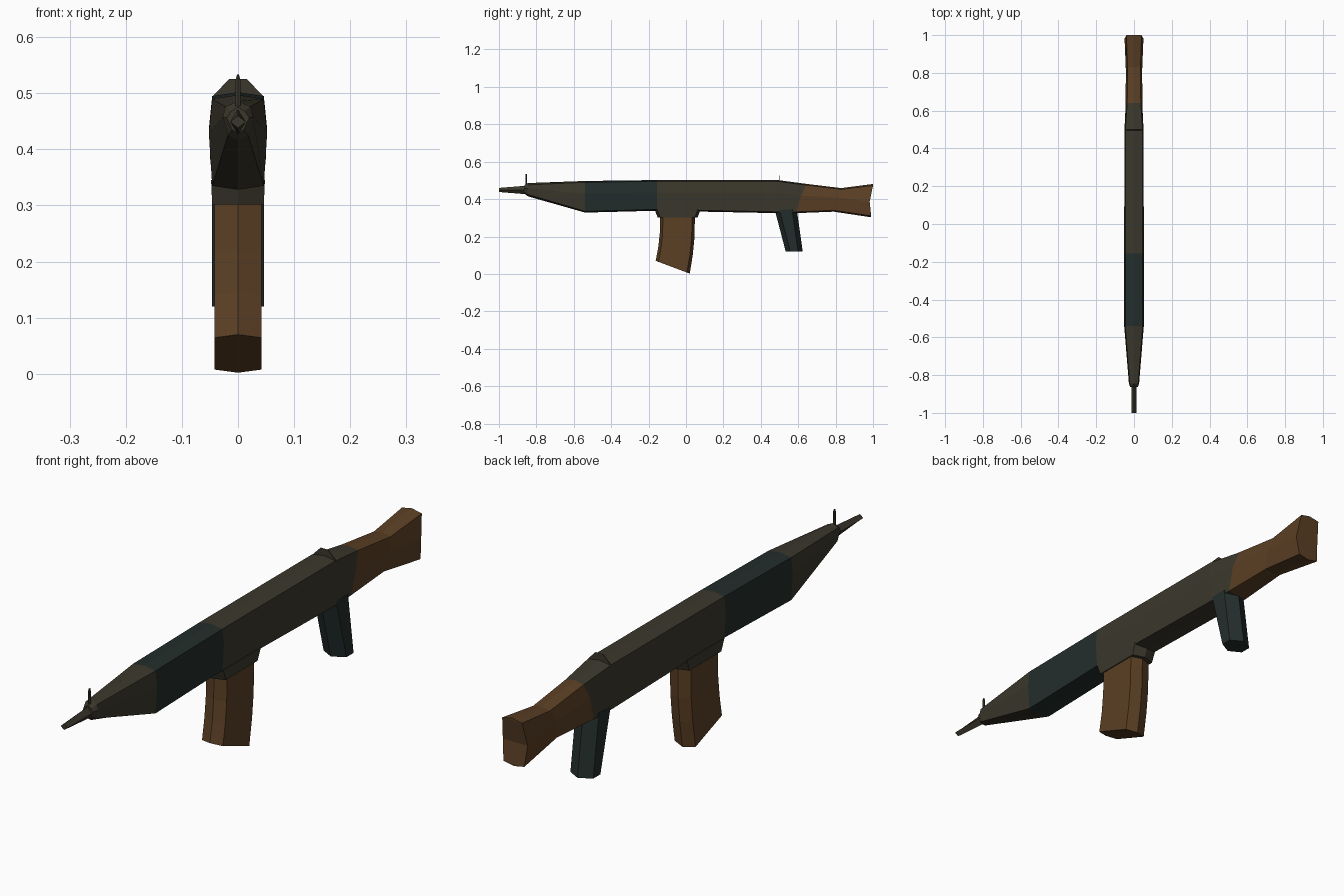
import bpy, bmesh

if "Cube" in bpy.data.objects:
    bpy.data.objects.remove(bpy.data.objects["Cube"])


def paint(name, rgb):
    m = bpy.data.materials.new(name)
    m.diffuse_color = (*rgb, 1)
    m.use_nodes = True
    m.node_tree.nodes["Principled BSDF"].inputs["Base Color"].default_value = m.diffuse_color
    return m


OLIVE = paint("olive_metal", (0.043, 0.039, 0.025))
TEAL = paint("dark_teal", (0.017, 0.027, 0.025))
BROWN = paint("wood_brown", (0.105, 0.050, 0.018))


def loft(name, rings, mat):
    """Skin left/right symmetric rings and cap both ends with ladder faces."""
    bm = bmesh.new()
    rows = [[bm.verts.new(p) for p in r] for r in rings]
    n = len(rows[0])
    for a, b in zip(rows, rows[1:]):
        for i in range(n):
            j = (i + 1) % n
            bm.faces.new((a[i], a[j], b[j], b[i]))
    for r in (rows[0], rows[-1]):
        for i in range(n // 2):
            quad = [r[i], r[i + 1], r[n - 1 - i], r[(n - i) % n]]
            bm.faces.new(list(dict.fromkeys(quad)))
    bmesh.ops.recalc_face_normals(bm, faces=bm.faces)
    me = bpy.data.meshes.new(name)
    bm.to_mesh(me)
    bm.free()
    me.materials.append(mat)
    ob = bpy.data.objects.new(name, me)
    bpy.context.collection.objects.link(ob)
    return ob


def mirror_ring(half):
    """half runs centre -> right side -> centre; mirror the middle points."""
    return half + [(-x, y, z) for x, y, z in reversed(half[1:-1])]


def body_ring(y, zt, zb, wt, wm, wb, crown=0.007, mid=0.6):
    yt, ym, yb = y if isinstance(y, tuple) else (y, y, y)
    zm = zb + (zt - zb) * mid
    return mirror_ring([(0, yt, zt), (wt, yt, zt - crown), (wm, ym, zm),
                        (wb, yb, zb + crown), (0, yb, zb)])


def post_ring(yf, zf, yb, zb, w, inset=0.015):
    """Horizontal hexagon with ridges at front and back."""
    t = (zb - zf) / (yb - yf) * inset
    return mirror_ring([(0, yf, zf), (w, yf + inset, zf + t),
                        (w, yb - inset, zb - t), (0, yb, zb)])


# Body sections, front to back
tip = body_ring(-0.863, 0.475, 0.428, 0.012, 0.02, 0.01)
nose = body_ring(-0.845, 0.486, 0.415, 0.022, 0.027, 0.018, 0.01)
shoulder = body_ring(-0.54, 0.497, 0.328, 0.046, 0.052, 0.046)
guard = body_ring(-0.155, 0.502, 0.338, 0.046, 0.052, 0.046)
rear = body_ring(0.49, 0.502, 0.325, 0.046, 0.051, 0.046)
joint = body_ring((0.64, 0.615, 0.59), 0.482, 0.325, 0.036, 0.045, 0.042)
neck = body_ring((0.83, 0.81, 0.79), 0.459, 0.333, 0.034, 0.043, 0.034)
butt = body_ring((1.0, 0.982, 0.99), 0.481, 0.303, 0.04, 0.05, 0.042, 0.008, 0.47)

loft("nose_cone", [tip, nose, shoulder], OLIVE)
loft("handguard", [shoulder, guard], TEAL)
loft("receiver", [guard, rear, joint], OLIVE)
loft("stock", [joint, neck, butt], BROWN)

# Barrel: diamond section, tapering to the muzzle
loft("barrel", [mirror_ring([(0, y, 0.449 + h), (0.014, y, 0.449), (0, y, 0.449 - h)])
                for y, h in ((-1.0, 0.011), (-0.85, 0.023))], OLIVE)

# Magazine well and curved magazine
loft("magazine_well", [post_ring(-0.168, 0.345, 0.078, 0.345, 0.048),
                       post_ring(-0.152, 0.302, 0.062, 0.302, 0.046)], OLIVE)
loft("magazine", [post_ring(-0.138, 0.32, 0.048, 0.32, 0.042),
                  post_ring(-0.14, 0.22, 0.045, 0.19, 0.042),
                  post_ring(-0.148, 0.145, 0.036, 0.1, 0.042),
                  post_ring(-0.162, 0.07, 0.02, 0.002, 0.042)], BROWN)

# Pistol grip
loft("grip", [post_ring(0.474, 0.345, 0.592, 0.345, 0.046, 0.025),
              post_ring(0.533, 0.12, 0.624, 0.12, 0.046, 0.025)], TEAL)

# Front sight blade
loft("front_sight", [post_ring(-0.858, z, -0.85, z, w, 0.002)
                     for z, w in ((0.46, 0.005), (0.525, 0.004), (0.533, 0.002))], OLIVE)

# Rear sight: thin notched plate
loft("rear_sight", [mirror_ring([(0, y, 0.512), (0.016, y, 0.525),
                                 (0.046, y, 0.494), (0, y, 0.49)])
                    for y in (0.496, 0.499)], OLIVE)
